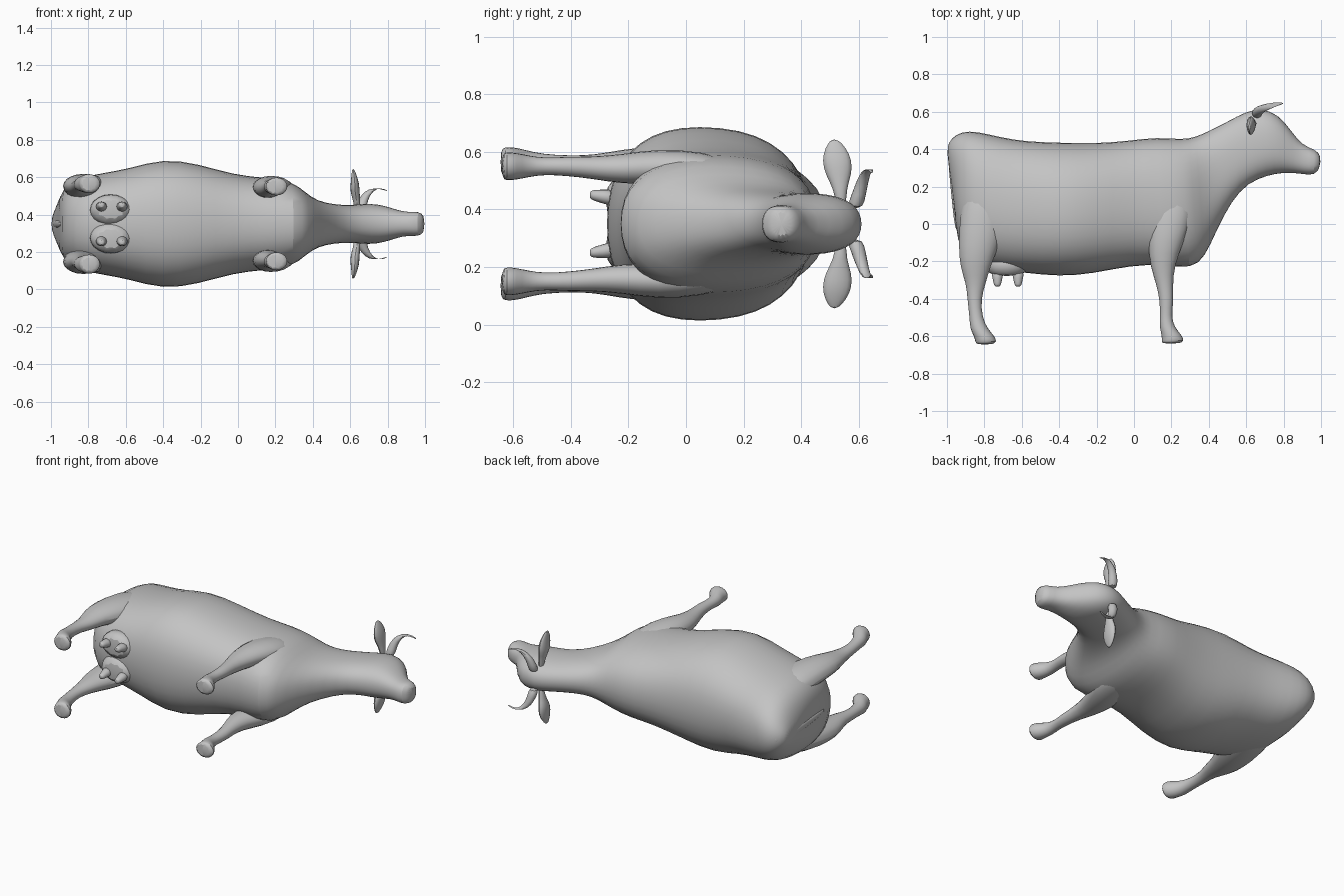
import bpy, bmesh, math
from mathutils import Vector

MID = 0.35  # height of the animal's plane of symmetry (it lies on its side)

hide = bpy.data.materials.new("grey_hide")
hide.diffuse_color = (0.55, 0.55, 0.55, 1)


def sgn_pow(v, p):
    return math.copysign(abs(v) ** p, v)


def skin(name, rings, levels=1):
    """Join closed rings of points into a capped, smooth surface."""
    bm = bmesh.new()
    rows = [[bm.verts.new(p) for p in r] for r in rings]
    n = len(rows[0])
    for a, b in zip(rows, rows[1:]):
        for i in range(n):
            bm.faces.new((a[i], a[(i + 1) % n], b[(i + 1) % n], b[i]))
    bm.faces.new(rows[0][::-1])
    bm.faces.new(rows[-1])
    bmesh.ops.recalc_face_normals(bm, faces=bm.faces)
    me = bpy.data.meshes.new(name)
    bm.to_mesh(me)
    bm.free()
    me.materials.append(hide)
    ob = bpy.data.objects.new(name, me)
    bpy.context.collection.objects.link(ob)
    if levels:
        sub = ob.modifiers.new("smooth", 'SUBSURF')
        sub.levels = sub.render_levels = levels
    bpy.ops.object.select_all(action='DESELECT')
    ob.select_set(True)
    bpy.context.view_layer.objects.active = ob
    bpy.ops.object.shade_smooth_by_angle(angle=math.radians(50))
    return ob


def trunk_ring(xt, yt, xb, yb, w, n=20):
    """Cross-section between a spine point and a belly point."""
    top, bot = Vector((xt, yt, MID)), Vector((xb, yb, MID))
    centre = bot.lerp(top, 0.45)
    pts = []
    for i in range(n):
        a = 2 * math.pi * i / n
        c, s = sgn_pow(math.cos(a), 0.85), sgn_pow(math.sin(a), 0.85)
        p = centre + ((top - centre) * s if s > 0 else (centre - bot) * s)
        pts.append(p + Vector((0, 0, w * c)))
    return pts


def limb(name, side, spec, axis='y', n=10):
    """Tube of oval rings: (x, y, offset from midplane, radius a, radius b)."""
    rings = []
    for x, y, off, ra, rb in spec:
        ring = []
        for i in range(n):
            a = 2 * math.pi * i / n
            c, s = ra * math.cos(a), rb * math.sin(a)
            d = {'y': (c, 0, s), 'z': (c, s, 0), 'x': (0, c, s)}[axis]
            ring.append((x + d[0], y + d[1], MID + side * (off + d[2])))
        rings.append(ring)
    return skin(name, rings)


# Trunk, neck and head: spine x, y, belly x, y, half width
trunk = [
    (-1.0, .41, -.995, .34, .03), (-.98, .46, -.96, .1, .10),
    (-.92, .50, -.95, -.1, .19), (-.84, .50, -.88, -.21, .25),
    (-.72, .47, -.72, -.25, .275), (-.58, .445, -.58, -.265, .30),
    (-.40, .44, -.40, -.285, .355), (-.20, .435, -.22, -.27, .325),
    (-.02, .45, -.02, -.225, .265), (.12, .47, .16, -.22, .25),
    (.26, .455, .31, -.245, .235), (.33, .47, .38, -.18, .17),
    (.40, .50, .44, -.04, .125), (.50, .55, .52, .12, .105),
    (.60, .605, .61, .22, .10), (.68, .62, .72, .26, .112),
    (.77, .59, .79, .272, .10), (.84, .50, .86, .272, .075),
    (.90, .42, .91, .265, .063), (.97, .40, .965, .26, .068),
    (1.0, .365, .995, .30, .045)]
skin("trunk_and_head", [trunk_ring(*r) for r in trunk])

# Tail lying against the rump
limb("tail", 1, [(-.93, .48, 0, .03, .03), (-.975, .42, 0, .025, .035),
                 (-.97, .30, 0, .022, .03), (-.955, .10, 0, .018, .022),
                 (-.94, -.05, 0, .015, .02)])

for side, tag in ((1, "upper"), (-1, "lower")):
    # Front leg with shoulder, knee, fetlock and forward hoof
    limb("front_leg_" + tag, side, [
        (.20, .22, .15, .10, .06), (.20, .05, .19, .125, .068),
        (.17, -.10, .20, .10, .065), (.15, -.22, .19, .07, .055),
        (.165, -.33, .195, .045, .04), (.175, -.41, .20, .04, .036),
        (.17, -.49, .20, .032, .03), (.175, -.55, .20, .042, .04),
        (.20, -.59, .20, .055, .05), (.21, -.625, .20, .065, .053),
        (.195, -.64, .20, .052, .045)])
    # Hind leg with thigh, hock and hoof
    limb("hind_leg_" + tag, side, [
        (-.78, .25, .15, .12, .08), (-.80, .05, .19, .14, .08),
        (-.83, -.12, .205, .115, .07), (-.85, -.23, .205, .085, .055),
        (-.845, -.32, .20, .055, .042), (-.855, -.40, .205, .038, .034),
        (-.845, -.50, .21, .036, .034), (-.83, -.56, .215, .05, .045),
        (-.80, -.60, .215, .058, .055), (-.79, -.63, .215, .062, .055),
        (-.80, -.645, .215, .045, .045)])
    # Leaf-shaped ear
    limb("ear_" + tag, side, [
        (.64, .54, .06, .018, .02), (.635, .535, .125, .02, .025),
        (.625, .53, .17, .028, .05), (.625, .525, .22, .025, .058),
        (.62, .52, .265, .014, .04), (.615, .515, .295, .005, .012)], 'z', 8)
    # Horn sweeping out, then forward
    limb("horn_" + tag, side, [
        (.655, .585, .05, .032, .032), (.66, .60, .10, .03, .028),
        (.68, .615, .155, .026, .022), (.72, .63, .19, .022, .018),
        (.765, .642, .19, .014, .01), (.80, .645, .175, .004, .004)], 'z', 8)
    # Udder half and its two teats
    limb("udder_" + tag, side, [
        (-.68, -.16, .07, .13, .10), (-.68, -.24, .075, .12, .09),
        (-.68, -.28, .08, .09, .06)])
    for k, x in enumerate((-.73, -.62)):
        limb("teat_%s_%d" % (tag, k), side, [
            (x, -.25, .09, .04, .035), (x, -.29, .095, .028, .026),
            (x, -.325, .10, .022, .02), (x, -.335, .10, .012, .012)], 'y', 8)
